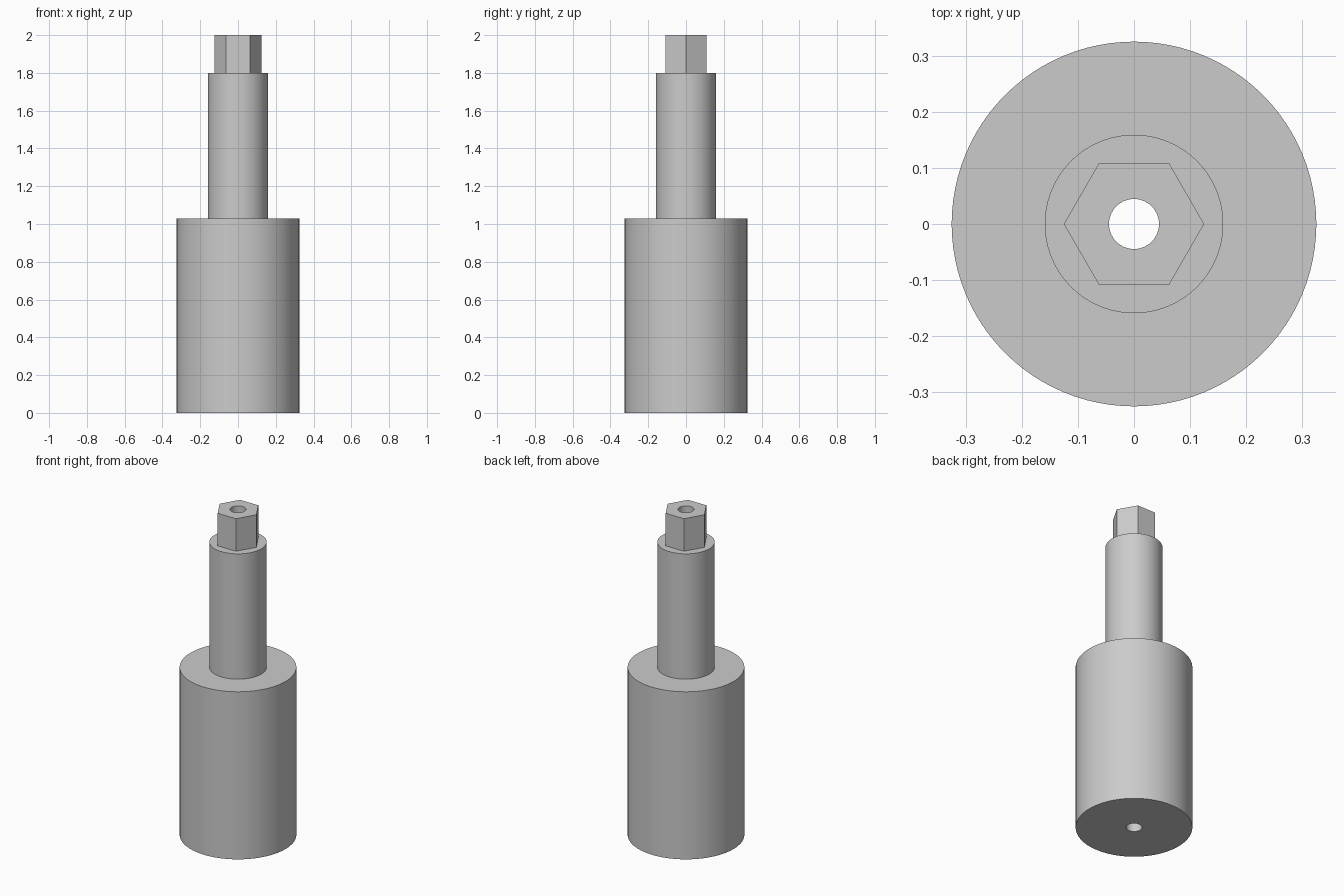
import bpy, bmesh, math

cube = bpy.data.objects.get("Cube")
if cube:
    bpy.data.objects.remove(cube, do_unlink=True)

SEGMENTS = 96
BORE, HEX, SHAFT, BODY = 0.0445, 0.125, 0.159, 0.325
SHOULDER, NECK, TOP = 1.03, 1.8, 2.0

steel = bpy.data.materials.new("grey steel")
steel.use_nodes = True
colour = (0.6, 0.6, 0.6, 1)
steel.diffuse_color = colour
steel.node_tree.nodes["Principled BSDF"].inputs["Base Color"].default_value = colour


def ring(bm, radius, z, hexagonal=False):
    """One loop of vertices, round or pulled in to a hexagon."""
    verts = []
    for i in range(SEGMENTS):
        a = math.tau * i / SEGMENTS
        r = radius
        if hexagonal:
            off = a % (math.pi / 3) - math.pi / 6
            r *= math.cos(math.pi / 6) / math.cos(off)
        verts.append(bm.verts.new((r * math.cos(a), r * math.sin(a), z)))
    return verts


def bridge(bm, low, high):
    for i in range(SEGMENTS):
        j = (i + 1) % SEGMENTS
        bm.faces.new((low[i], low[j], high[j], high[i]))


# Closed outline: base, body, shoulder, shaft, hex drive, through bore
bm = bmesh.new()
loops = [
    ring(bm, BORE, 0),
    ring(bm, BODY, 0),
    ring(bm, BODY, SHOULDER),
    ring(bm, SHAFT, SHOULDER),
    ring(bm, SHAFT, NECK),
    ring(bm, HEX, NECK, True),
    ring(bm, HEX, TOP, True),
    ring(bm, BORE, TOP),
]
for low, high in zip(loops, loops[1:] + loops[:1]):
    bridge(bm, low, high)
bmesh.ops.recalc_face_normals(bm, faces=bm.faces)

mesh = bpy.data.meshes.new("stepped_shaft")
bm.to_mesh(mesh)
bm.free()
mesh.materials.append(steel)
shaft = bpy.data.objects.new("stepped_shaft", mesh)
bpy.context.collection.objects.link(shaft)

# Smooth round walls, crisp steps and hex corners
bpy.ops.object.select_all(action="DESELECT")
shaft.select_set(True)
bpy.context.view_layer.objects.active = shaft
bpy.ops.object.shade_smooth_by_angle(angle=math.radians(30))
